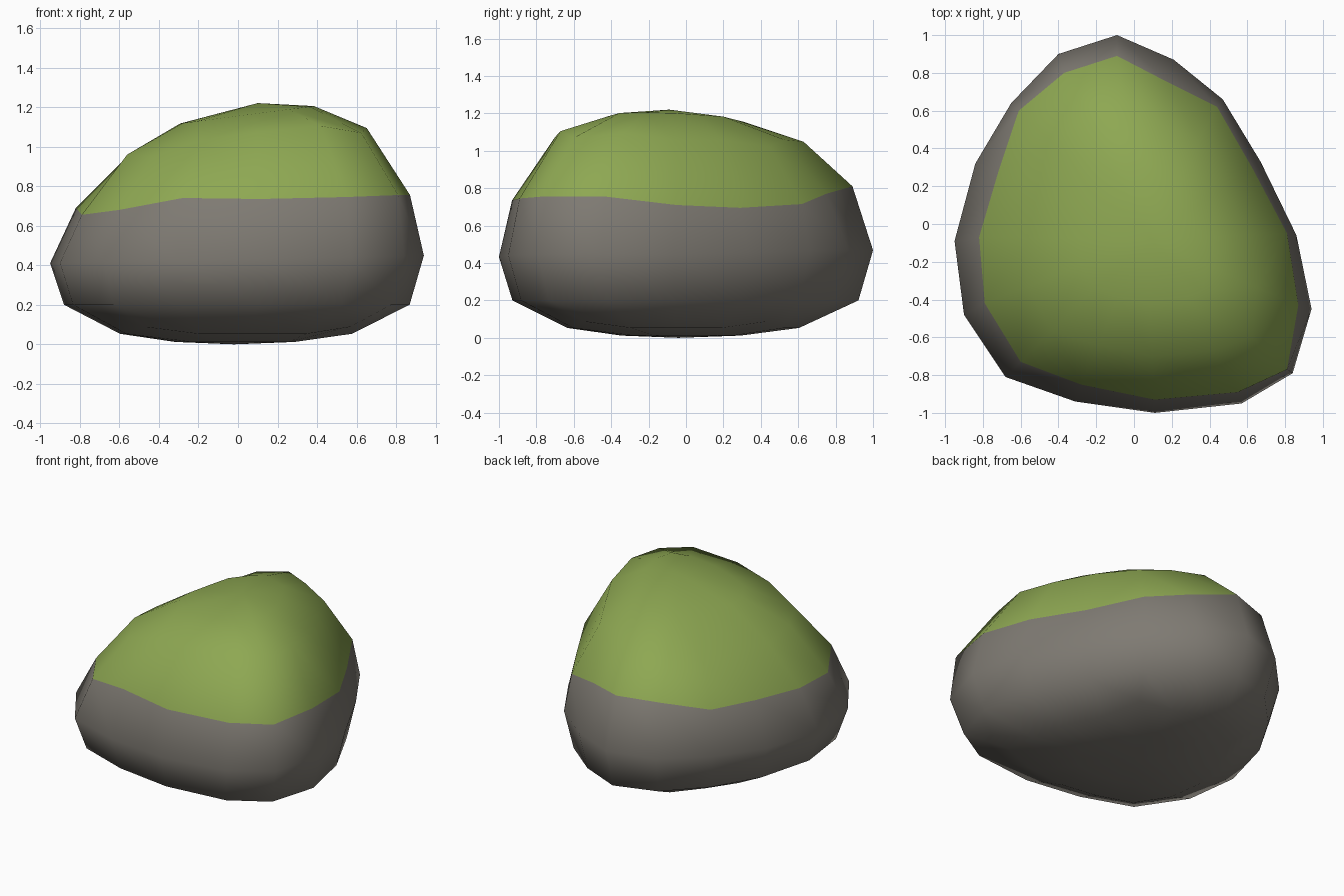
import bpy, bmesh

if "Cube" in bpy.data.objects:
    bpy.data.objects.remove(bpy.data.objects["Cube"])

# Plan outlines, 16 points each, clockwise from the back middle (every 4th + 2 is a corner)
BELLY = [(-.09, 1.0), (.21, .87), (.47, .66), (.67, .33), (.86, -.06), (.94, -.45),
         (.84, -.79), (.57, -.95), (.11, -1.0), (-.31, -.94), (-.68, -.81),
         (-.90, -.48), (-.95, -.09), (-.84, .32), (-.65, .64), (-.40, .90)]
MOSS = [(-.09, .89), (.18, .75), (.44, .62), (.63, .29), (.81, -.05), (.87, -.43),
        (.81, -.77), (.55, -.89), (.11, -.93), (-.28, -.85), (-.60, -.73),
        (-.79, -.42), (-.82, -.07), (-.72, .27), (-.61, .60), (-.37, .80)]
MOSS_Z = [.81, .77, .715, .695, .71, .755, .755, .745, .735, .74, .68,
          .655, .69, .71, .74, .80]


def ring(outline, scale, centre, height, corner_scale=1.0, corner_dz=0.0):
    """Scale an outline about a centre; corners may spread and shift in height."""
    pts = []
    for i, (x, y) in enumerate(outline):
        corner = i % 4 == 2
        s = scale * (corner_scale if corner else 1)
        px = centre[0] + (x - centre[0]) * s
        py = centre[1] + (y - centre[1]) * s
        pts.append((px, py, height(px, py) + (corner_dz if corner else 0)))
    return pts


low, high = (-.02, -.04), (.06, -.08)
rings = [
    ring(BELLY, .32, low, lambda x, y: .012),
    ring(BELLY, .62, low, lambda x, y: .053, 1.10, .035),
    ring(BELLY, .925, low, lambda x, y: .20),
    ring(BELLY, 1.0, low, lambda x, y: .43 + .02 * x + .04 * y * (y > 0)),
    [(x, y, z) for (x, y), z in zip(MOSS, MOSS_Z)],
    ring(MOSS, .73, high, lambda x, y: .985 + .11 * x + .11 * abs(y), 1.03, -.05),
    ring(MOSS, .40, high, lambda x, y: 1.155 + .13 * x),
]

# Loft the rings and close both ends
bm = bmesh.new()
loops = [[bm.verts.new(p) for p in r] for r in rings]
bottom = bm.verts.new((low[0], low[1], 0))
top = bm.verts.new((.10, -.09, 1.22))
for k in range(len(loops) - 1):
    for i in range(16):
        j = (i + 1) % 16
        f = bm.faces.new((loops[k][i], loops[k][j], loops[k + 1][j], loops[k + 1][i]))
        f.material_index = int(k >= 4)
for i in range(16):
    j = (i + 1) % 16
    bm.faces.new((bottom, loops[0][j], loops[0][i]))
    bm.faces.new((top, loops[-1][i], loops[-1][j])).material_index = 1
bmesh.ops.recalc_face_normals(bm, faces=bm.faces)
for f in bm.faces:
    f.smooth = True

mesh = bpy.data.meshes.new("mossy_rock")
bm.to_mesh(mesh)
bm.free()
rock = bpy.data.objects.new("mossy_rock", mesh)
bpy.context.collection.objects.link(rock)

# Grey stone below, green moss cap above
for name, colour in (("stone", (.21, .195, .17, 1)), ("moss", (.27, .39, .085, 1))):
    mat = bpy.data.materials.new(name)
    mat.diffuse_color = colour
    mat.use_nodes = True
    mat.node_tree.nodes["Principled BSDF"].inputs["Base Color"].default_value = mat.diffuse_color
    mesh.materials.append(mat)
